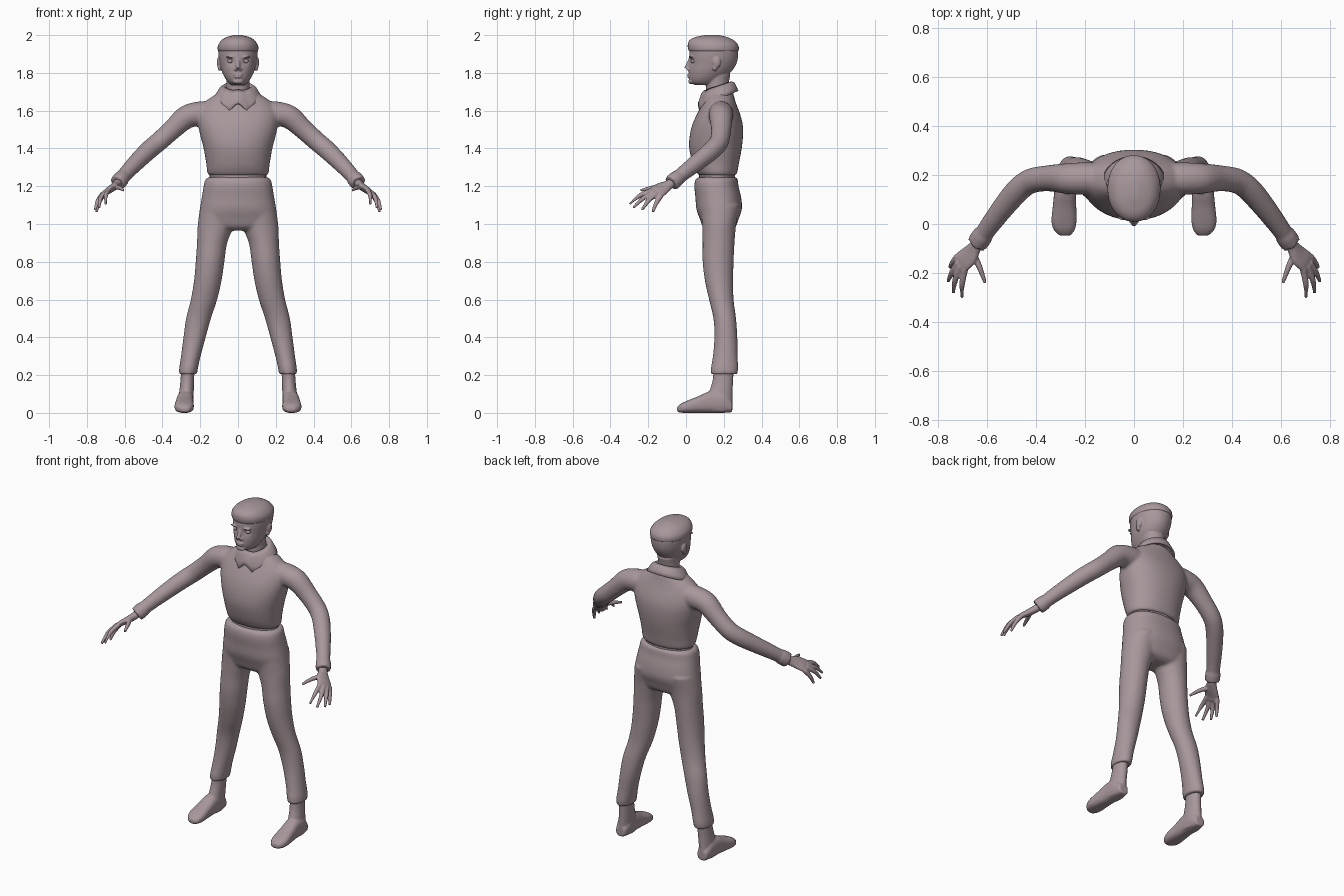
import bpy, bmesh, math
from mathutils import Vector as V, Matrix

mat = bpy.data.materials.new("dusty mauve")
mat.diffuse_color = (0.39, 0.31, 0.33, 1)


def spline(a, b, c, d, t):
    return 0.5 * (2 * b + (c - a) * t + (2 * a - 5 * b + 4 * c - d) * t * t + (3 * b - a - 3 * c + d) * t ** 3)


def loft(bm, rings, n=2.0, seg=32, steps=4):
    """Closed skin through rings (centre, half-axis u, half-axis v)."""
    full = []
    for i in range(len(rings) - 1):
        four = [rings[min(max(i + k, 0), len(rings) - 1)] for k in (-1, 0, 1, 2)]
        for s in range(steps):
            full.append([spline(*[r[j] for r in four], s / steps) for j in range(3)])
    full.append(rings[-1])
    loops = []
    for c, u, v in full:
        loop = []
        for k in range(seg):
            a = math.tau * k / seg
            x, y = math.cos(a), math.sin(a)
            x = math.copysign(abs(x) ** (2 / n), x)
            y = math.copysign(abs(y) ** (2 / n), y)
            loop.append(bm.verts.new(c + u * x + v * y))
        loops.append(loop)
    for p, q in zip(loops, loops[1:]):
        for k in range(seg):
            m = (k + 1) % seg
            bm.faces.new((p[k], p[m], q[m], q[k]))
    bm.faces.new(loops[0][::-1])
    bm.faces.new(loops[-1])


def level(z, front, back, rx, x=0):
    """Horizontal ring from its y range and half width."""
    return V((x, (front + back) / 2, z)), V((rx, 0, 0)), V((0, (back - front) / 2, 0))


def tube(bm, pts, seg=20):
    """Round limb through (x, y, z, radius) points."""
    p = [V(q[:3]) for q in pts]
    rings = []
    for i, q in enumerate(pts):
        t = (p[min(i + 1, len(p) - 1)] - p[max(i - 1, 0)]).normalized()
        u = t.cross(V((0, 1, 0.6))).normalized()
        rings.append((p[i], u * q[3], u.cross(t) * q[3]))
    loft(bm, rings, seg=seg)


def ball(bm, c, r):
    bmesh.ops.create_uvsphere(bm, u_segments=20, v_segments=12, radius=1,
                              matrix=Matrix.Translation(c) @ Matrix.Diagonal((*r, 1)))


def finish(name, bm, voxel=0, smooth=0, mirror=False):
    bmesh.ops.recalc_face_normals(bm, faces=bm.faces[:])
    for f in bm.faces:
        f.smooth = True
    me = bpy.data.meshes.new(name)
    bm.to_mesh(me)
    bm.free()
    me.materials.append(mat)
    ob = bpy.data.objects.new(name, me)
    bpy.context.collection.objects.link(ob)
    if mirror:
        ob.modifiers.new("mirror", 'MIRROR').use_mirror_merge = False
    if voxel:
        m = ob.modifiers.new("fuse", 'REMESH')
        m.mode, m.voxel_size, m.use_smooth_shade = 'VOXEL', voxel, True
    if smooth:
        m = ob.modifiers.new("soften", 'SMOOTH')
        m.factor, m.iterations = 0.5, smooth
    return ob


# Shirt: torso with both sleeves and cuffs, fused
bm = bmesh.new()
loft(bm, [level(*r) for r in (
    (1.258, .068, .265, .155), (1.275, .055, .272, .163), (1.32, .035, .28, .168), (1.40, .017, .295, .182),
    (1.47, .02, .302, .2), (1.53, .035, .3, .212), (1.58, .057, .287, .212), (1.62, .078, .272, .198),
    (1.655, .095, .26, .165), (1.685, .105, .252, .12), (1.71, .12, .245, .08))], n=2.2, seg=48)
for s in (1, -1):
    tube(bm, [(s * x, y, z, r) for x, y, z, r in (
        (.12, .185, 1.585, .062), (.2, .185, 1.583, .066), (.275, .185, 1.565, .062), (.35, .186, 1.498, .053),
        (.42, .175, 1.435, .051), (.47, .14, 1.393, .05), (.53, .07, 1.335, .046), (.59, -.01, 1.272, .04),
        (.63, -.068, 1.225, .036))], seg=28)
    tube(bm, [(s * .613, -.043, 1.245, .043), (s * .638, -.078, 1.216, .044)])
finish("shirt", bm, .009, 4)

# Trousers: hips and two legs, fused
bm = bmesh.new()
loft(bm, [level(*r) for r in (
    (1.248, .065, .265, .155), (1.235, .05, .274, .173), (1.20, .044, .278, .182), (1.14, .05, .292, .192),
    (1.08, .055, .296, .202), (1.03, .072, .28, .207), (.985, .09, .262, .19), (.965, .12, .23, .13))],
    n=2.3, seg=48)
for s in (1, -1):
    loft(bm, [level(z, f, b, r, s * x) for z, f, b, r, x in (
        (1.1, .075, .285, .09, .108), (1.0, .085, .266, .096, .117), (.9, .088, .257, .08, .137),
        (.8, .088, .252, .076, .148), (.7, .1, .25, .073, .16), (.6, .122, .252, .07, .18),
        (.5, .145, .265, .066, .209), (.4, .15, .272, .059, .23), (.3, .142, .273, .052, .25),
        (.24, .132, .277, .05, .261), (.205, .132, .272, .048, .265))])
finish("trousers", bm, .009, 4)

# Waist showing in the gap between shirt and trousers
bm = bmesh.new()
loft(bm, [level(1.2, .07, .26, .15), level(1.3, .07, .26, .15)])
finish("waist", bm)

# Feet with ankles
bm = bmesh.new()
loft(bm, [level(z, f, b, r, x) for z, f, b, r, x in (
    (.26, .145, .255, .036, .265), (.18, .142, .25, .036, .268), (.12, .125, .247, .038, .272),
    (.06, .1, .246, .04, .276), (.008, .1, .245, .038, .278))])
loft(bm, [(V((x, y, (a + b) / 2)), V((w, 0, 0)), V((0, 0, (b - a) / 2))) for y, x, w, a, b in (
    (.245, .278, .03, .004, .06), (.2, .278, .043, 0, .11), (.13, .28, .045, 0, .115), (.07, .283, .048, 0, .09),
    (.01, .285, .051, 0, .066), (-.025, .284, .042, .001, .05), (-.047, .281, .022, .006, .032))], n=2.6)
finish("feet", bm, .006, 2, mirror=True)

# Hands: flat palm, four fingers and a thumb
bm = bmesh.new()
wide, thick = V((.5, .72, -.48)).normalized(), V((.6, .1, .75)).normalized()
loft(bm, [(V(c), wide * w, thick * t) for c, w, t in (
    ((.618, -.05, 1.24), .026, .025), ((.642, -.088, 1.21), .027, .022), ((.668, -.125, 1.19), .042, .019),
    ((.695, -.15, 1.172), .046, .016), ((.71, -.17, 1.158), .042, .013))])
for base, mid, tip in (
        ((.718, -.132, 1.15), (.738, -.158, 1.11), (.75, -.176, 1.064)),
        ((.715, -.155, 1.16), (.741, -.197, 1.125), (.757, -.234, 1.074)),
        ((.705, -.17, 1.168), (.728, -.228, 1.135), (.736, -.28, 1.085)),
        ((.688, -.182, 1.177), (.7, -.245, 1.15), (.7, -.299, 1.105)),
        ((.655, -.12, 1.195), (.628, -.178, 1.192), (.606, -.24, 1.178))):
    tube(bm, [(*base, .014), (*mid, .012), (*tip, .007)], seg=12)
finish("hands", bm, .005, 1, mirror=True)

# Head with neck, face features and ears, fused
bm = bmesh.new()
loft(bm, [level(*r) for r in (
    (1.737, .045, .15, .035), (1.75, .025, .175, .052), (1.775, .016, .205, .07), (1.81, .015, .243, .086),
    (1.85, .017, .267, .096), (1.89, .017, .276, .103), (1.93, .022, .274, .104), (1.96, .035, .258, .093),
    (1.983, .06, .225, .066), (1.995, .1, .18, .025))], n=2.05, seg=64, steps=8)
for v in bm.verts:  # eye sockets
    d = (V((abs(v.co.x), v.co.y, v.co.z)) - V((.042, .025, 1.862))).length
    v.co.y += .011 * math.exp(-(d / .018) ** 2)
loft(bm, [level(1.62, .12, .24, .07), level(1.68, .108, .235, .064), level(1.74, .105, .227, .06),
          level(1.79, .1, .235, .065)])
tube(bm, [(0, .022, 1.872, .009), (0, .012, 1.845, .011), (0, .002, 1.822, .013)], seg=16)   # nose
ball(bm, (0, .018, 1.79), (.026, .011, .006))     # upper lip
ball(bm, (0, .018, 1.778), (.022, .011, .006))    # lower lip
ball(bm, (0, .028, 1.755), (.028, .016, .015))    # chin
for s in (1, -1):
    ball(bm, (s * .012, .014, 1.819), (.009, .012, .008))      # nostrils
    ball(bm, (s * .042, .026, 1.884), (.026, .011, .006))      # brows
    ball(bm, (s * .1, .162, 1.855), (.012, .022, .03))         # ears
    ball(bm, (s * .096, .152, 1.828), (.012, .013, .018))      # ear lobes
finish("head", bm, .0045, 2)

# Eyes
bm = bmesh.new()
ball(bm, (.042, .038, 1.862), (.014, .013, .011))
finish("eyes", bm, mirror=True)

# Hair cap with a stepped fringe
bm = bmesh.new()
loft(bm, [level(*r) for r in (
    (1.915, .025, .27, .095), (1.918, .014, .279, .106), (1.945, .009, .277, .106), (1.97, .017, .256, .09),
    (1.988, .045, .222, .064), (2.0, .1, .175, .02))], n=2.1, seg=48)
finish("hair", bm)

# Collar: folded band round the neck, dipping to two points at the front
bm = bmesh.new()
profile = ((.062, .060, 1.70, .3), (.076, .072, 1.727, .32), (.092, .083, 1.715, .36),
           (.112, .094, 1.683, .4), (.124, .102, 1.66, .42))
seg, loops = 64, []
for i, (rx, ry, z, tilt) in enumerate(profile):
    loop = []
    for k in range(seg):
        a = math.tau * k / seg
        off = min(a, math.tau - a)              # angle away from the front
        x, y = rx * math.sin(a), -ry * math.cos(a)
        dip = (i / 4) ** 2 * (.03 * math.exp(-((off - .5) / .22) ** 2) - .02 * math.exp(-(off / .2) ** 2))
        loop.append(bm.verts.new((x, .17 + y, z + tilt * y - dip)))
    loops.append(loop)
for p, q in zip(loops, loops[1:]):
    for k in range(seg):
        m = (k + 1) % seg
        bm.faces.new((p[k], p[m], q[m], q[k]))
ob = finish("collar", bm)
m = ob.modifiers.new("cloth", 'SOLIDIFY')
m.thickness, m.offset = .012, 0
